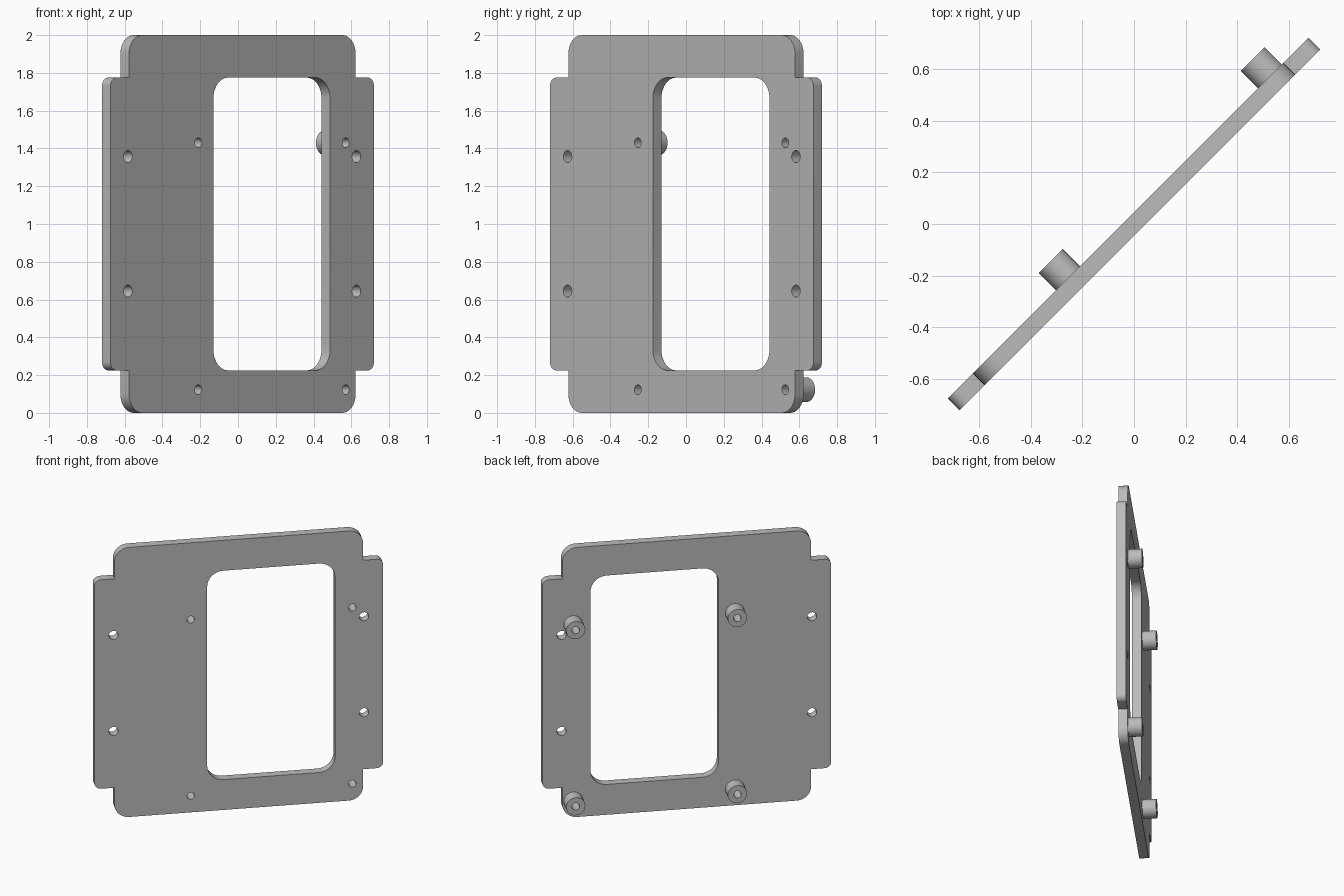
import bpy, bmesh
from math import sin, cos, pi, radians
from mathutils import Matrix, Vector

cube = bpy.data.objects.get("Cube")
if cube:
    bpy.data.objects.remove(cube, do_unlink=True)

grey = bpy.data.materials.new("grey metal")
grey.use_nodes = True
colour = (0.5, 0.5, 0.5, 1)
grey.diffuse_color = colour
grey.node_tree.nodes["Principled BSDF"].inputs["Base Color"].default_value = colour

# Upright plane turned 45 degrees: local x runs along the plate, local y is up
stand = Matrix.Rotation(radians(45), 4, "Z") @ Matrix.Rotation(radians(90), 4, "X")
HALF = 0.032


def rounded(corners, steps=10):
    """Outline with right-angled corners given as (x, y, radius)."""
    points = []
    for i, (x, y, r) in enumerate(corners):
        p = Vector((x, y))
        if r == 0:
            points.append(p)
            continue
        before = (Vector(corners[i - 1][:2]) - p).normalized()
        after = (Vector(corners[(i + 1) % len(corners)][:2]) - p).normalized()
        centre = p + (before + after) * r
        for k in range(steps + 1):
            t = pi / 2 * k / steps
            points.append(centre - r * (after * cos(t) + before * sin(t)))
    return points


def circle(x, y, r, n=32):
    return [Vector((x + r * cos(2 * pi * k / n), y + r * sin(2 * pi * k / n)))
            for k in range(n)]


def extruded(name, loops, low, high):
    """Fill the first loop, leave the others as holes, extrude from low to high."""
    curve = bpy.data.curves.new(name, "CURVE")
    curve.dimensions = "2D"
    curve.fill_mode = "BOTH"
    curve.extrude = (high - low) / 2
    for loop in loops:
        spline = curve.splines.new("POLY")
        spline.points.add(len(loop) - 1)
        for point, co in zip(spline.points, loop):
            point.co = (co.x, co.y, 0, 1)
        spline.use_cyclic_u = True
    helper = bpy.data.objects.new(name + "_helper", curve)
    bpy.context.collection.objects.link(helper)
    bpy.context.view_layer.update()
    graph = bpy.context.evaluated_depsgraph_get()
    mesh = bpy.data.meshes.new_from_object(helper.evaluated_get(graph))
    bpy.data.objects.remove(helper, do_unlink=True)

    bm = bmesh.new()
    bm.from_mesh(mesh)
    bmesh.ops.remove_doubles(bm, verts=bm.verts, dist=0.0001)
    bmesh.ops.recalc_face_normals(bm, faces=bm.faces)
    bmesh.ops.translate(bm, verts=bm.verts, vec=(0, 0, (low + high) / 2))
    bm.to_mesh(mesh)
    bm.free()
    mesh.materials.clear()
    mesh.materials.append(grey)
    obj = bpy.data.objects.new(name, mesh)
    bpy.context.collection.objects.link(obj)
    obj.matrix_world = stand
    bpy.ops.object.select_all(action="DESELECT")
    obj.select_set(True)
    bpy.context.view_layer.objects.active = obj
    bpy.ops.object.shade_smooth_by_angle(angle=radians(30))
    return obj


# Plate outline: one side with its tab, then mirrored
BODY, TAB, LOW, HIGH = 0.849, 0.986, 0.225, 1.775
side = [(BODY, 0, 0.1), (BODY, LOW, 0), (TAB, LOW, 0.045),
        (TAB, HIGH, 0.045), (BODY, HIGH, 0), (BODY, 2, 0.1)]
outline = rounded(side + [(-x, y, r) for x, y, r in reversed(side)])
window = rounded([(x, y, 0.11) for x, y in
                  ((-0.216, LOW), (0.657, LOW), (0.657, HIGH), (-0.216, HIGH))])

# Screw holes in the tabs and under the standoffs
screw_holes = [circle(x, y, 0.032) for x in (-0.855, 0.855) for y in (0.645, 1.357)]
posts = [(x, y) for x in (-0.329, 0.775) for y in (0.123, 1.43)]
post_holes = [circle(x, y, 0.026) for x, y in posts]
extruded("mounting_plate", [outline, window] + screw_holes + post_holes, -HALF, HALF)

# Hollow standoffs on the back
for i, (x, y) in enumerate(posts):
    extruded(f"standoff_{i + 1}", [circle(x, y, 0.0655), circle(x, y, 0.026)],
             -0.126, -HALF)
